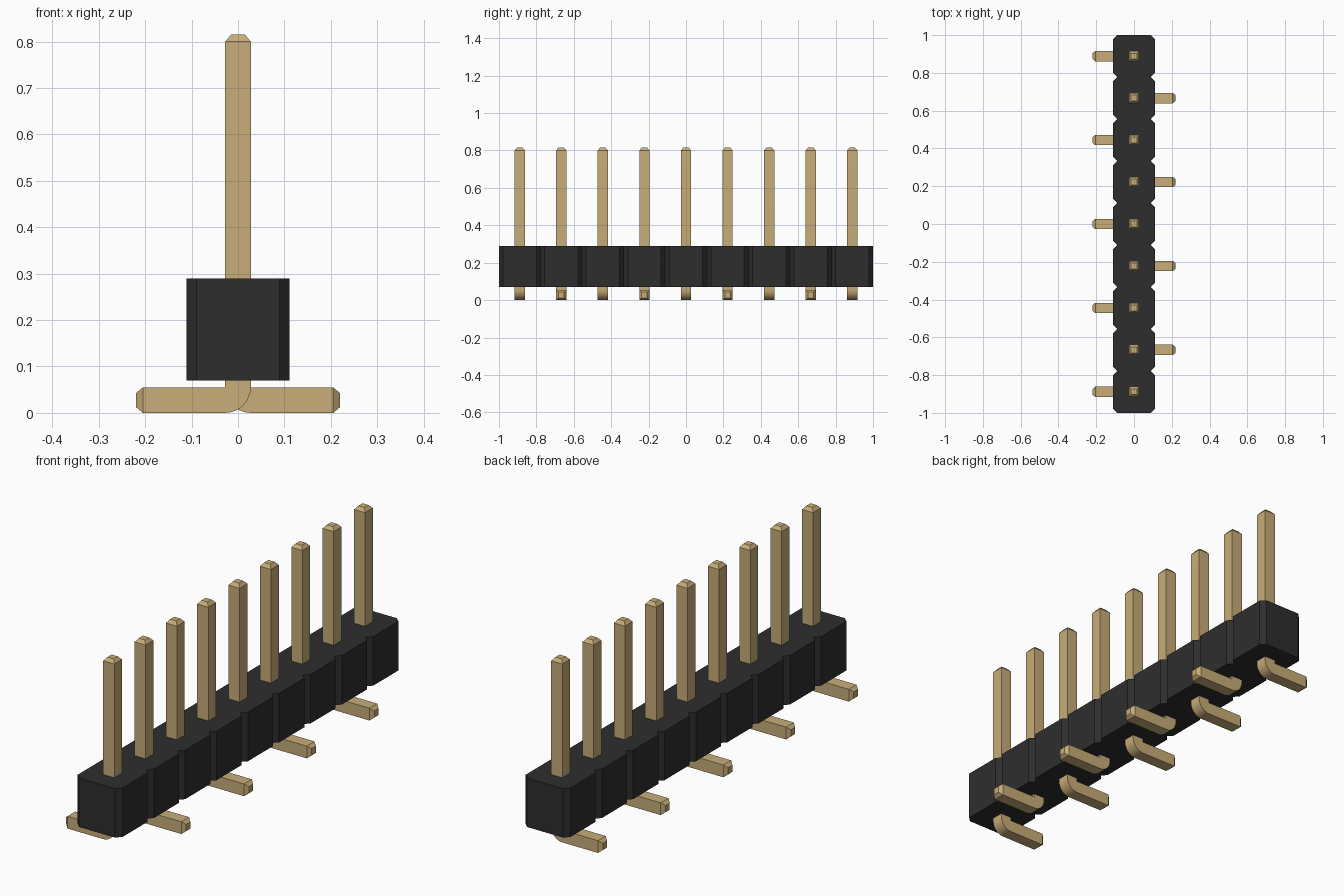
import bpy
import bmesh
import math

if "Cube" in bpy.data.objects:
    bpy.data.objects.remove(bpy.data.objects["Cube"], do_unlink=True)

COUNT = 9
PITCH = 2 / COUNT
HALF = PITCH / 2        # half width of the housing
CUT = 0.022             # corner chamfer of each housing cell
BASE, TOP = 0.07, 0.29  # housing heights
H = 0.0275              # half thickness of a pin
TIP = 0.015             # half thickness of a pin tip
PIN_TOP, REACH, TAPER = 0.815, 0.22, 0.015


def material(name, rgb, roughness):
    mat = bpy.data.materials.new(name)
    mat.use_nodes = True
    mat.diffuse_color = (*rgb, 1)
    bsdf = mat.node_tree.nodes["Principled BSDF"]
    bsdf.inputs["Base Color"].default_value = (*rgb, 1)
    bsdf.inputs["Roughness"].default_value = roughness
    return mat


def finish(name, bm, mat):
    bmesh.ops.remove_doubles(bm, verts=bm.verts, dist=0.0001)
    bmesh.ops.recalc_face_normals(bm, faces=bm.faces)
    mesh = bpy.data.meshes.new(name)
    bm.to_mesh(mesh)
    bm.free()
    mesh.materials.append(mat)
    obj = bpy.data.objects.new(name, mesh)
    bpy.context.collection.objects.link(obj)
    return obj


black = material("black plastic", (0.027, 0.027, 0.027), 0.6)
gold = material("gold metal", (0.58, 0.42, 0.19), 0.5)

# Housing: notched outline, extruded upwards
side = []
for i in range(COUNT):
    y = -1 + i * PITCH
    side += [(HALF - CUT, y), (HALF, y + CUT),
             (HALF, y + PITCH - CUT), (HALF - CUT, y + PITCH)]
side = list(dict.fromkeys((x, round(y, 5)) for x, y in side))
outline = side + [(-x, y) for x, y in reversed(side)]
bm = bmesh.new()
floor = bm.faces.new([bm.verts.new((x, y, BASE)) for x, y in outline])
grown = bmesh.ops.extrude_face_region(bm, geom=[floor], use_keep_orig=True)
bmesh.ops.translate(bm, vec=(0, 0, TOP - BASE),
                    verts=[v for v in grown["geom"] if isinstance(v, bmesh.types.BMVert)])
finish("housing", bm, black)


def make_pin(name, y, direction):
    # Each section: outer (x, z), inner (x, z), half width in y
    sections = [((-TIP, PIN_TOP), (TIP, PIN_TOP), TIP),
                ((-H, PIN_TOP - TAPER), (H, PIN_TOP - TAPER), H)]
    # Rounded heel turning about the sharp inner corner
    steps = 8
    for i in range(steps + 1):
        a = math.pi / 2 * i / steps
        outer = (H - 2 * H * math.cos(a), 2 * H - 2 * H * math.sin(a))
        sections.append((outer, (H, 2 * H), H))
    # Foot with tapered end
    sections.append(((REACH - TAPER, 0), (REACH - TAPER, 2 * H), H))
    sections.append(((REACH, H - TIP), (REACH, H + TIP), TIP))

    bm = bmesh.new()
    rings = []
    for (ox, oz), (ix, iz), w in sections:
        corners = [(ox, -w, oz), (ox, w, oz), (ix, w, iz), (ix, -w, iz)]
        rings.append([bm.verts.new((direction * cx, y + cy, cz)) for cx, cy, cz in corners])
    for a, b in zip(rings, rings[1:]):
        for k in range(4):
            n = (k + 1) % 4
            bm.faces.new((a[k], a[n], b[n], b[k]))
    bm.faces.new(rings[0])
    bm.faces.new(rings[-1])
    obj = finish(name, bm, gold)
    bpy.ops.object.select_all(action="DESELECT")
    obj.select_set(True)
    bpy.context.view_layer.objects.active = obj
    bpy.ops.object.shade_smooth_by_angle(angle=math.radians(30))


# Pins with feet alternating left and right
for i in range(COUNT):
    make_pin(f"pin_{i + 1}", (i - (COUNT - 1) / 2) * PITCH, 1 if i % 2 else -1)
